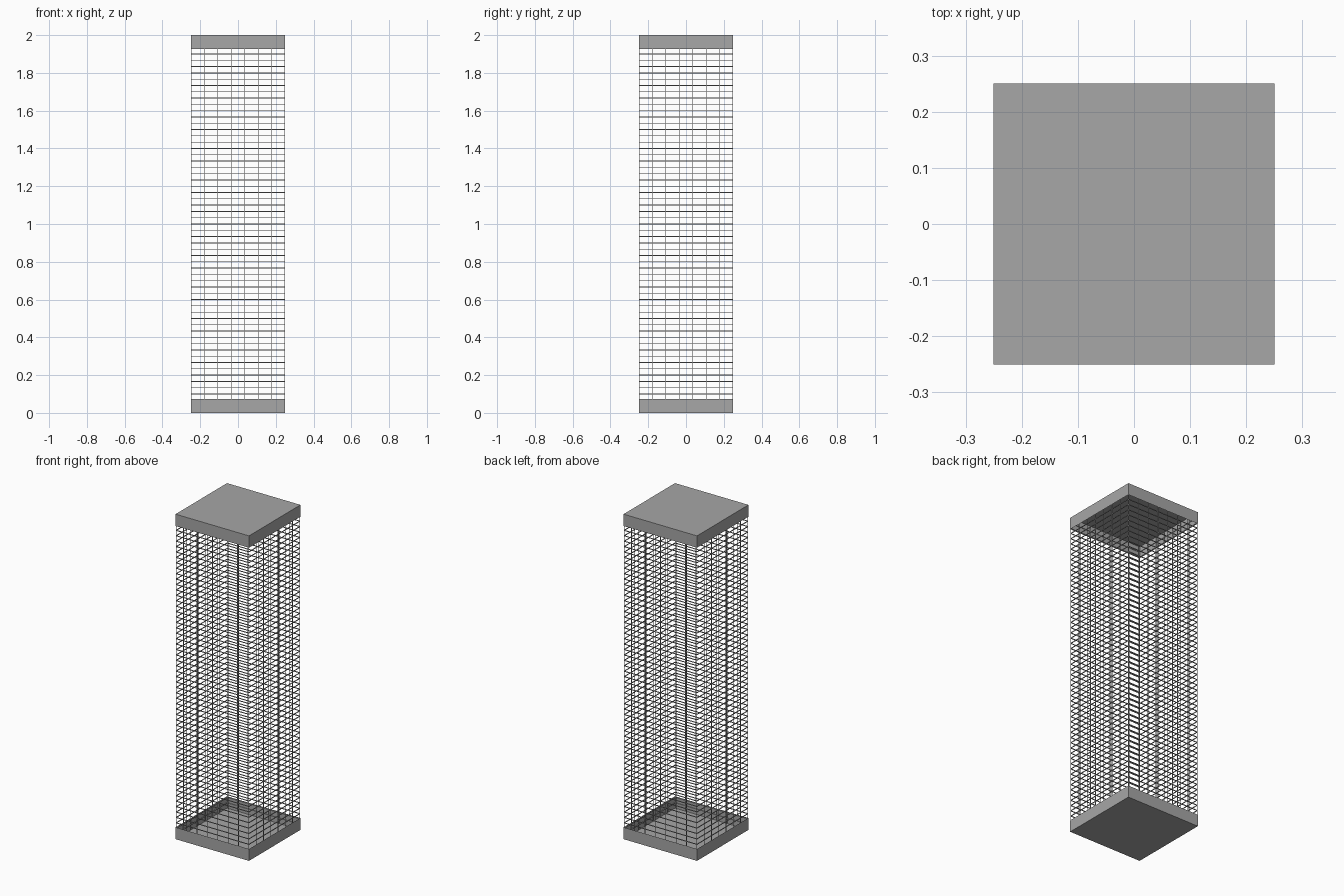
import bpy
import bmesh
from mathutils import Matrix, Vector

cube = bpy.data.objects.get("Cube")
if cube:
    bpy.data.objects.remove(cube, do_unlink=True)

HALF = 0.25        # half width of the column
HEIGHT = 2.0
TRAY = 0.073       # height of the end trays
BAR = 0.004        # horizontal wire thickness
ROD = 0.0026       # vertical wire thickness
LINE = 0.2475      # distance of the wire planes from the centre
RODS = 8
PITCH = HEIGHT / 60

# One grey for the whole cage
grey = bpy.data.materials.new("metal grey")
grey.use_nodes = True
colour = (0.385, 0.385, 0.385, 1)
grey.diffuse_color = colour
grey.node_tree.nodes["Principled BSDF"].inputs["Base Color"].default_value = colour


def add_box(bm, centre, size):
    matrix = Matrix.Translation(centre) @ Matrix.Diagonal((*size, 1))
    bmesh.ops.create_cube(bm, size=1, matrix=matrix)


def finish(bm, name):
    mesh = bpy.data.meshes.new(name)
    bm.to_mesh(mesh)
    bm.free()
    mesh.materials.append(grey)
    bpy.context.collection.objects.link(bpy.data.objects.new(name, mesh))


# Thin sheet trays: the base opens upward, the cap opens downward
def make_tray(name, z, open_dir):
    bm = bmesh.new()
    add_box(bm, (0, 0, z), (2 * HALF, 2 * HALF, TRAY))
    bm.normal_update()
    lid = [f for f in bm.faces if f.normal.z * open_dir > 0.5]
    bmesh.ops.delete(bm, geom=lid, context="FACES")
    finish(bm, name)


make_tray("base_tray", TRAY / 2, 1)
make_tray("top_cap", HEIGHT - TRAY / 2, -1)

# Horizontal wire rings
bm = bmesh.new()
for i in range(1, 60):
    z = i * PITCH
    for side in (-LINE, LINE):
        add_box(bm, (0, side, z), (2 * LINE, BAR, BAR))
        add_box(bm, (side, 0, z), (BAR, 2 * LINE, BAR))
finish(bm, "horizontal_wires")

# Vertical wires, sharing the corner rods between sides
bm = bmesh.new()
last = RODS - 1
for i in range(RODS):
    for j in range(RODS):
        if i in (0, last) or j in (0, last):
            x, y = (LINE * (2 * k / last - 1) for k in (i, j))
            add_box(bm, Vector((x, y, HEIGHT / 2)), (ROD, ROD, HEIGHT - 0.004))
finish(bm, "vertical_wires")
